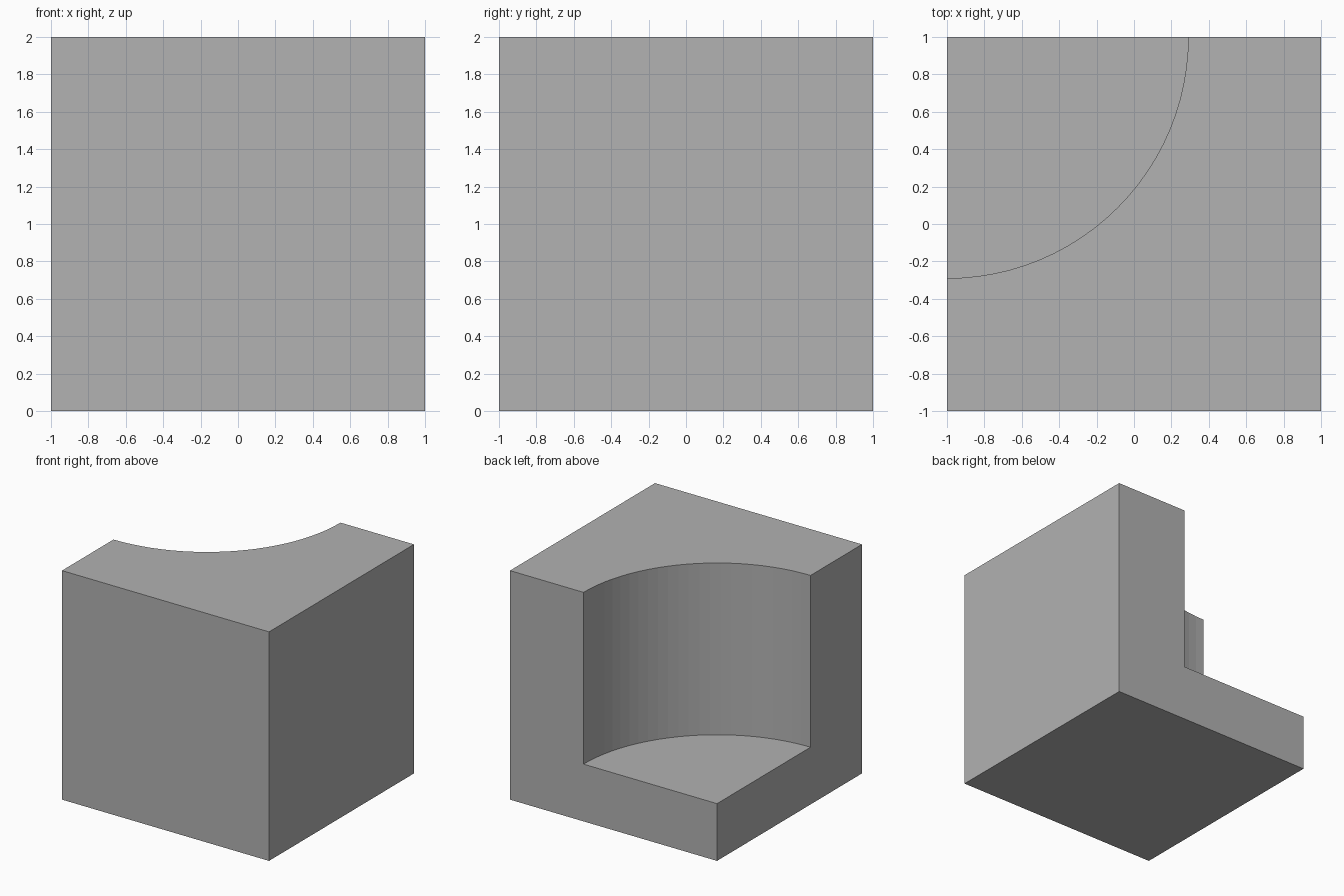
import bpy

FLOOR = 0.5      # height of the recessed floor
RADIUS = 1.29    # radius of the quarter-round recess

old = bpy.data.objects.get("Cube")
if old:
    bpy.data.objects.remove(old, do_unlink=True)

# Plain grey material
grey = bpy.data.materials.new("plain_grey")
grey.use_nodes = True
colour = (0.445, 0.445, 0.445, 1)
grey.diffuse_color = colour
for node in grey.node_tree.nodes:
    if node.type == 'BSDF_PRINCIPLED':
        node.inputs["Base Color"].default_value = colour

# Solid block
bpy.ops.mesh.primitive_cube_add(size=2, location=(0, 0, 1))
block = bpy.context.object
block.name = "notched_block"
block.data.materials.append(grey)

# Cylinder centred on one back corner, carving the recess
bpy.ops.mesh.primitive_cylinder_add(vertices=96, radius=RADIUS, depth=2,
                                    location=(-1, 1, FLOOR + 1))
cutter = bpy.context.object
cutter.name = "recess_cutter"
cutter.data.materials.append(grey)
cutter.hide_render = True

# Cut the recess, then discard the cutter
cut = block.modifiers.new("recess", 'BOOLEAN')
cut.operation = 'DIFFERENCE'
cut.solver = 'EXACT'
cut.object = cutter
bpy.ops.object.select_all(action='DESELECT')
block.select_set(True)
bpy.context.view_layer.objects.active = block
bpy.ops.object.modifier_apply(modifier=cut.name)
bpy.data.objects.remove(cutter, do_unlink=True)
